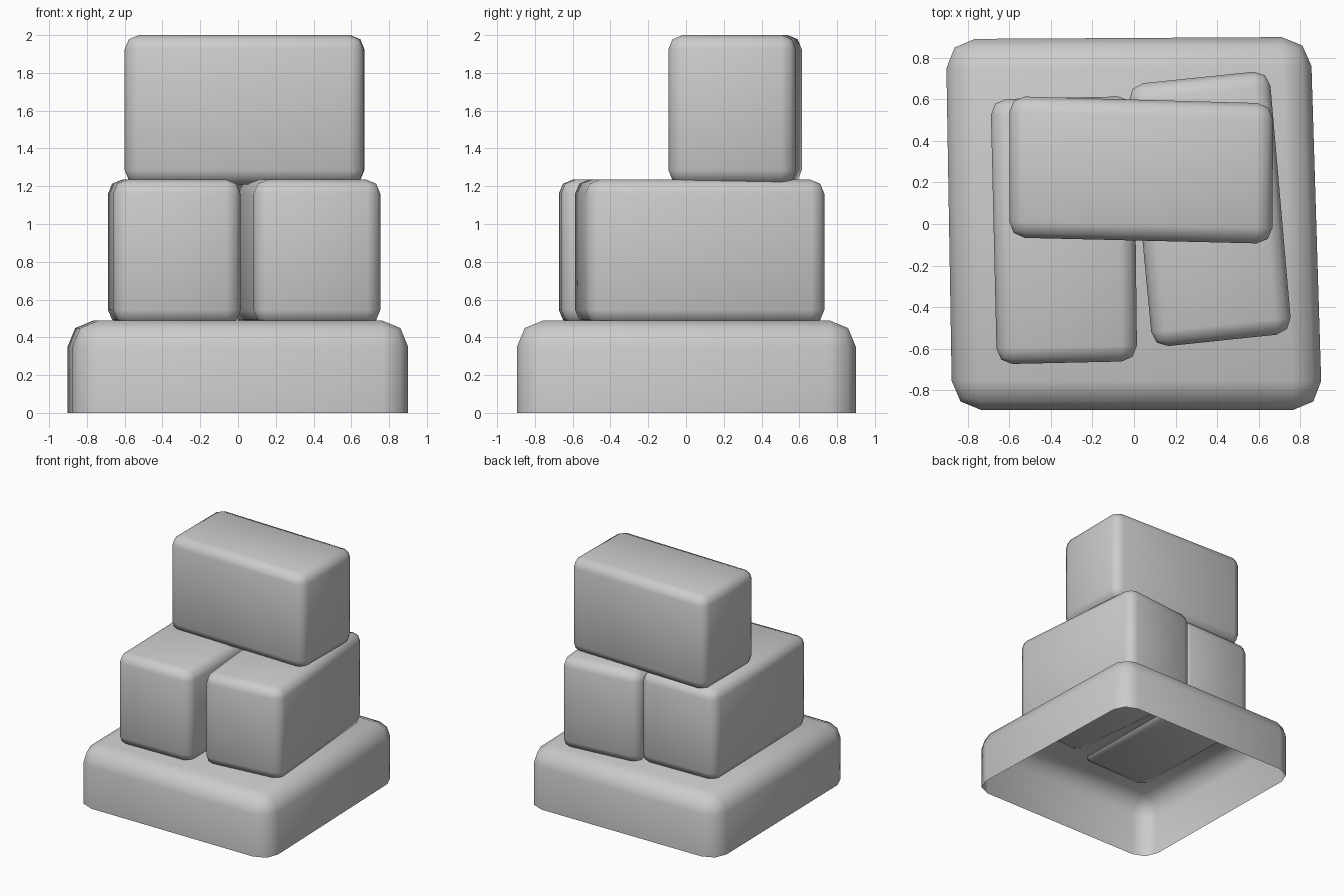
import bpy, bmesh

if "Cube" in bpy.data.objects:
    bpy.data.objects.remove(bpy.data.objects["Cube"])


def stone(name, corners, z0, z1, bevel, open_bottom=False):
    """Rounded irregular block from a four-corner plan (counter-clockwise)."""
    bm = bmesh.new()
    low = [bm.verts.new((x, y, z0)) for x, y in corners]
    high = [bm.verts.new((x, y, z1)) for x, y in corners]
    bottom = bm.faces.new(low[::-1])
    bm.faces.new(high)
    for i in range(4):
        j = (i + 1) % 4
        bm.faces.new((low[i], low[j], high[j], high[i]))
    edges = list(bm.edges)
    if open_bottom:
        edges = [e for e in edges if e not in set(bottom.edges)]
    bmesh.ops.bevel(bm, geom=edges, offset=bevel, offset_type='OFFSET',
                    segments=2, profile=0.5, affect='EDGES', clamp_overlap=True)
    if open_bottom:
        bm.normal_update()
        under = [f for f in bm.faces if all(abs(v.co.z - z0) < 1e-4 for v in f.verts)]
        bmesh.ops.delete(bm, geom=under, context='FACES')
    for f in bm.faces:
        f.smooth = True
    mesh = bpy.data.meshes.new(name)
    bm.to_mesh(mesh)
    bm.free()
    obj = bpy.data.objects.new(name, mesh)
    bpy.context.collection.objects.link(obj)
    return obj


# Wide base slab, hollow underneath
stone("base_slab", [(-0.875, -0.895), (0.905, -0.895), (0.85, 0.90), (-0.905, 0.89)],
      0.0, 0.49, 0.14, open_bottom=True)

# Two middle blocks, sunk slightly into the slab
stone("left_block", [(-0.66, -0.675), (0.015, -0.66), (0.0, 0.615), (-0.69, 0.60)],
      0.47, 1.235, 0.075)
stone("right_block", [(0.09, -0.595), (0.76, -0.525), (0.65, 0.74), (-0.03, 0.67)],
      0.47, 1.235, 0.075)

# Cross block resting on top
stone("top_block", [(-0.60, -0.065), (0.665, -0.095), (0.67, 0.58), (-0.60, 0.615)],
      1.21, 2.0, 0.075)
